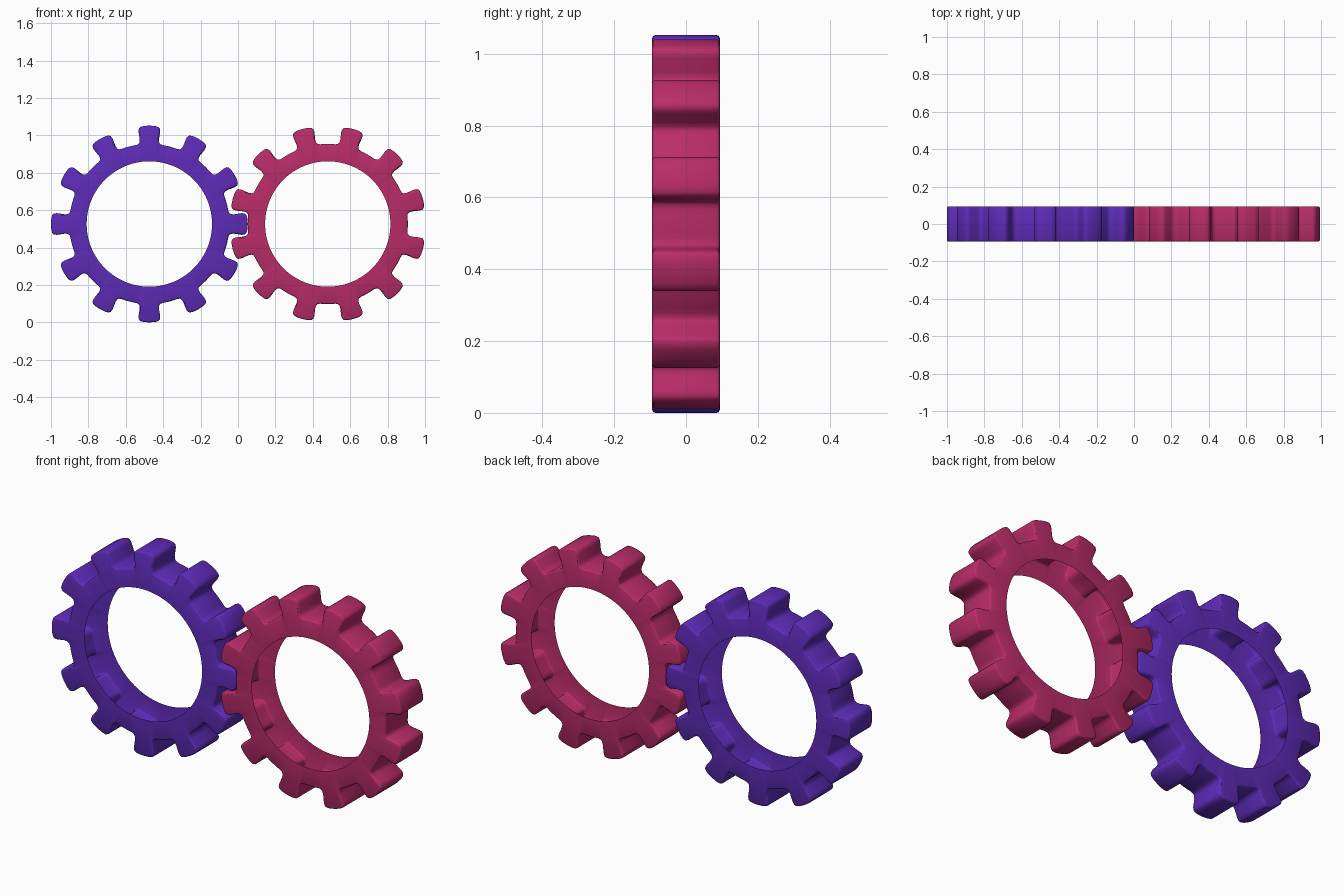
import bpy, bmesh
from math import radians, cos, sin
from mathutils import Vector

if "Cube" in bpy.data.objects:
    bpy.data.objects.remove(bpy.data.objects["Cube"])

TEETH = 12
BORE = 0.335
HALF_DEPTH = 0.094
CZ = 0.526
# half of one tooth: (radius, angle from the tooth centre in degrees)
HALF = [(0.525, 3.2), (0.521, 5.3), (0.513, 6.3), (0.497, 6.7), (0.455, 6.5),
        (0.439, 6.9), (0.431, 7.8), (0.428, 9.5)]
TOOTH = [(r, -a) for r, a in reversed(HALF)] + [(0.526, 0)] + HALF + [(0.428, 12.2), (0.428, 15), (0.428, 17.8)]


def material(name, color):
    m = bpy.data.materials.new(name)
    m.diffuse_color = color
    m.use_nodes = True
    m.node_tree.nodes["Principled BSDF"].inputs["Base Color"].default_value = m.diffuse_color
    return m


def gear(name, cx, phase, mat):
    # toothed outline
    polar = [(r, radians(phase + a + 360 / TEETH * t)) for t in range(TEETH) for r, a in TOOTH]
    pts = [Vector((r * cos(a), r * sin(a))) for r, a in polar]
    n = len(pts)
    normals = []
    for i in range(n):
        t = (pts[(i + 1) % n] - pts[i - 1]).normalized()
        normals.append(Vector((t.y, -t.x)))

    bm = bmesh.new()

    def loop(points, y):
        return [bm.verts.new((cx + p.x, y, CZ + p.y)) for p in points]

    def rim(inset, y):
        return loop([p - q * inset for p, q in zip(pts, normals)], y)

    bore = [Vector((BORE * cos(a), BORE * sin(a))) for _, a in polar]
    d = HALF_DEPTH
    # hollow shell: front ring, softened rim, toothed wall, rim, back ring
    loops = [loop(bore, -d), rim(0.008, -d), rim(0.0025, -d + 0.0025), rim(0, -d + 0.008),
             rim(0, d - 0.008), rim(0.0025, d - 0.0025), rim(0.008, d), loop(bore, d)]
    for a, b in zip(loops, loops[1:]):
        for i in range(n):
            j = (i + 1) % n
            bm.faces.new((a[i], a[j], b[j], b[i]))
    bm.normal_update()
    # front ring must face -y
    bm.faces.ensure_lookup_table()
    if bm.faces[0].normal.y > 0:
        bmesh.ops.reverse_faces(bm, faces=bm.faces[:])

    me = bpy.data.meshes.new(name)
    bm.to_mesh(me)
    bm.free()
    me.materials.append(mat)
    ob = bpy.data.objects.new(name, me)
    bpy.context.collection.objects.link(ob)
    bpy.ops.object.select_all(action='DESELECT')
    ob.select_set(True)
    bpy.context.view_layer.objects.active = ob
    bpy.ops.object.shade_smooth_by_angle(angle=radians(50))


gear("left_gear", -0.474, 0, material("purple", (0.11, 0.025, 0.48, 1)))
gear("right_gear", 0.48, 15, material("pink", (0.48, 0.025, 0.14, 1)))
